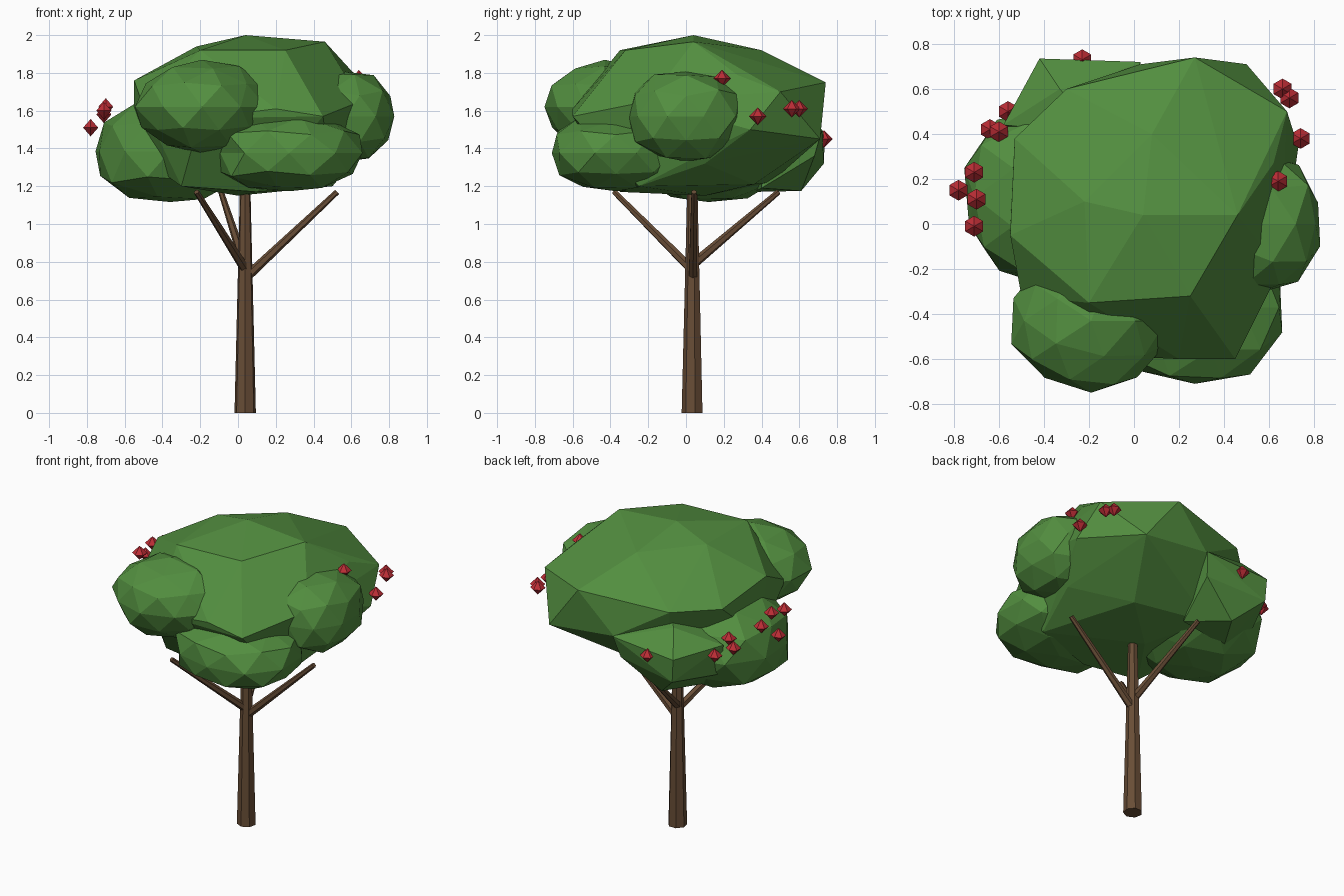
import bpy, bmesh, math, random
from mathutils import Vector, Matrix

if "Cube" in bpy.data.objects:
    bpy.data.objects.remove(bpy.data.objects["Cube"])

random.seed(11)


def material(name, rgb):
    m = bpy.data.materials.new(name)
    m.diffuse_color = (*rgb, 1)
    m.use_nodes = True
    m.node_tree.nodes["Principled BSDF"].inputs["Base Color"].default_value = m.diffuse_color
    return m


BARK = material("bark brown", (0.138, 0.074, 0.037))
LEAF = material("leaf green", (0.085, 0.27, 0.05))
BERRY = material("berry red", (0.50, 0.026, 0.036))


def finish(name, bm, mat):
    mesh = bpy.data.meshes.new(name)
    bm.to_mesh(mesh)
    bm.free()
    mesh.materials.append(mat)
    ob = bpy.data.objects.new(name, mesh)
    bpy.context.collection.objects.link(ob)
    return ob


def limb(name, start, end, r1, r2, sides):
    """Tapered rod between two points."""
    a, b = Vector(start), Vector(end)
    d = b - a
    rot = d.to_track_quat('Z', 'Y').to_matrix().to_4x4()
    bm = bmesh.new()
    bmesh.ops.create_cone(bm, cap_ends=True, segments=sides, radius1=r1, radius2=r2,
                          depth=d.length, matrix=Matrix.Translation((a + b) / 2) @ rot)
    finish(name, bm, BARK)


def leaf_clump(name, centre, radii, power=2.0, noise=0.04):
    """Irregular low-poly ball; a power above 2 makes it boxier."""
    bm = bmesh.new()
    bmesh.ops.create_icosphere(bm, subdivisions=2, radius=1)
    for v in bm.verts:
        v.co /= sum(abs(c) ** power for c in v.co) ** (1 / power)
        v.co *= 1 + random.uniform(-noise, noise)
        v.co = Vector(centre) + Vector(c * r for c, r in zip(v.co, radii))
    finish(name, bm, LEAF)


def faceted_crown(name, points):
    """Large flat facets wrapped round a few corner points."""
    bm = bmesh.new()
    for p in points:
        bm.verts.new(p)
    res = bmesh.ops.convex_hull(bm, input=bm.verts[:])
    loose = {g for g in res["geom_interior"] + res["geom_unused"]
             if isinstance(g, bmesh.types.BMVert)}
    bmesh.ops.delete(bm, geom=list(loose), context='VERTS')
    bmesh.ops.recalc_face_normals(bm, faces=bm.faces[:])
    finish(name, bm, LEAF)


# Trunk and three branches
limb("trunk", (0.038, 0.035, 0), (0.038, 0.035, 1.25), 0.058, 0.027, 7)
limb("branch_right", (0.04, 0.037, 0.715), (0.525, 0.042, 1.17), 0.026, 0.015, 6)
limb("branch_front", (0.035, 0.025, 0.765), (-0.22, -0.38, 1.17), 0.026, 0.015, 6)
limb("branch_back", (0.035, 0.035, 0.785), (-0.09, 0.49, 1.17), 0.026, 0.015, 6)

# Main crown, leaning out to the back right
faceted_crown("canopy_main", [
    (0.04, 0.04, 2.0), (0.46, 0.04, 1.965), (0.25, -0.32, 1.92), (-0.2, -0.35, 1.92),
    (-0.22, 0.1, 1.94), (0.08, 0.40, 1.92),
    (0.62, 0.27, 1.79), (0.68, 0.50, 1.70), (0.27, 0.74, 1.75), (-0.30, 0.60, 1.70),
    (-0.53, 0.38, 1.70), (-0.55, -0.05, 1.76), (-0.50, -0.32, 1.62), (0.65, -0.20, 1.65),
    (0.20, -0.60, 1.61), (0.45, -0.60, 1.57), (-0.20, -0.58, 1.56),
    (0.73, 0.34, 1.50), (0.50, 0.71, 1.45), (0.03, 0.71, 1.50),
    (0.30, 0.36, 1.21), (0.50, -0.25, 1.20), (0.10, -0.35, 1.17), (-0.30, -0.32, 1.20),
    (-0.20, 0.45, 1.22), (0.0, 0.1, 1.15), (-0.55, 0.0, 1.38), (0.60, 0.10, 1.32)])

# Back left clump
faceted_crown("canopy_back_left", [
    (-0.42, 0.735, 1.47), (-0.41, 0.73, 1.32), (0.03, 0.72, 1.50), (0.0, 0.68, 1.36),
    (-0.25, 0.61, 1.175), (-0.33, 0.60, 1.61), (-0.58, 0.44, 1.50), (-0.56, 0.42, 1.30),
    (-0.40, 0.36, 1.17), (-0.05, 0.40, 1.19), (-0.15, 0.40, 1.65)])

# Side clumps
leaf_clump("canopy_right", (0.57, 0.0, 1.57), (0.265, 0.31, 0.24), 2.3)
leaf_clump("canopy_front_left", (-0.19, -0.43, 1.62), (0.37, 0.33, 0.25), 1.85)
leaf_clump("canopy_left", (-0.36, 0.12, 1.385), (0.39, 0.39, 0.275), 2.5)
leaf_clump("canopy_front_right", (0.27, -0.37, 1.375), (0.38, 0.335, 0.20), 2.8)

# Berries: six-sided double cones
berries = [(-0.64, 0.42, 1.49), (-0.60, 0.41, 1.54), (-0.56, 0.50, 1.45),
           (-0.71, 0.23, 1.58), (-0.78, 0.15, 1.51), (-0.70, 0.11, 1.62),
           (-0.71, -0.01, 1.60), (-0.23, 0.73, 1.45), (0.64, 0.19, 1.77),
           (0.74, 0.38, 1.57), (0.66, 0.60, 1.61), (0.69, 0.56, 1.61)]
for i, p in enumerate(berries):
    bm = bmesh.new()
    bmesh.ops.create_uvsphere(bm, u_segments=6, v_segments=2, radius=0.046,
                              matrix=Matrix.Translation(p))
    finish(f"berry_{i + 1}", bm, BERRY)
